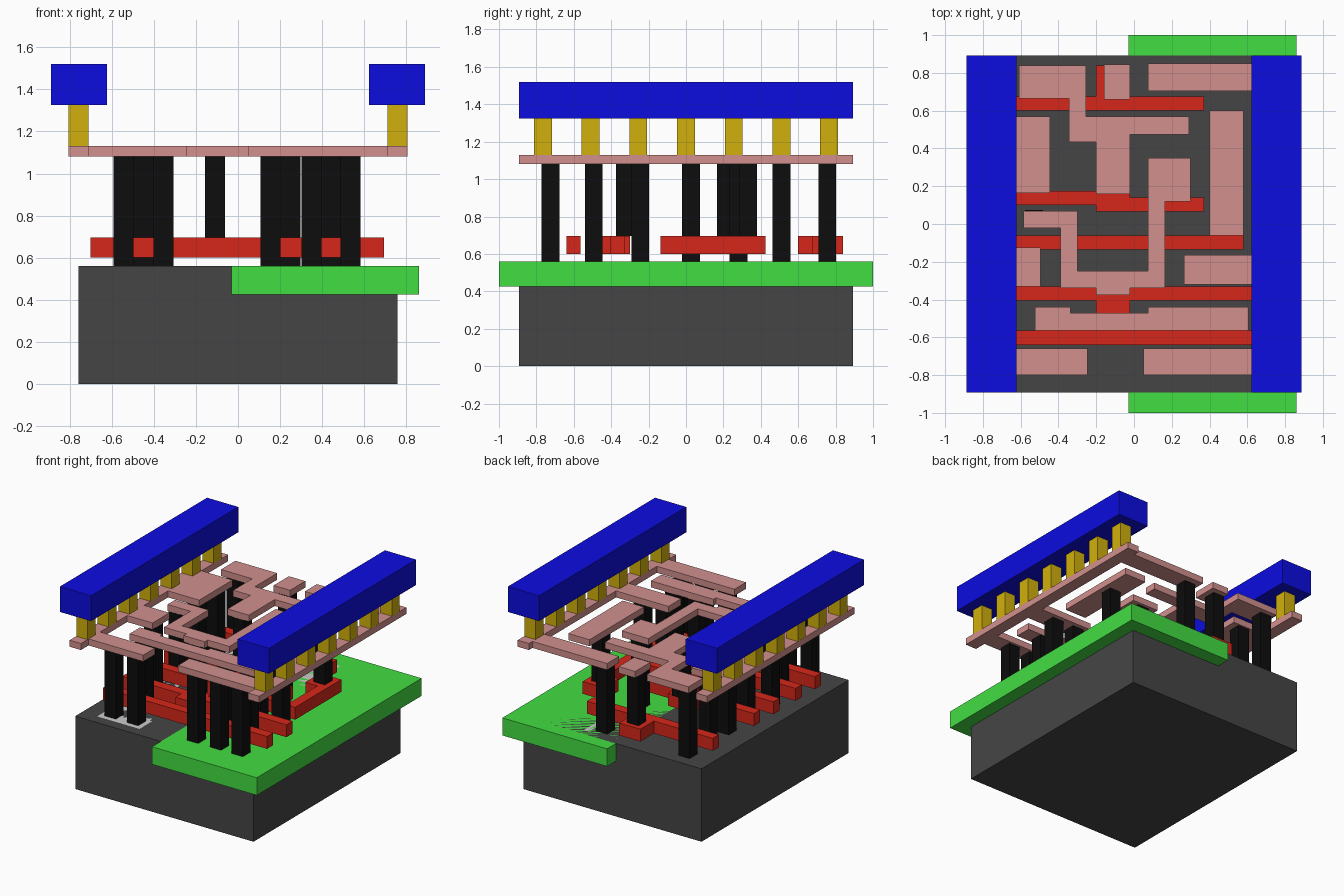
import bpy, bmesh


def material(name, *srgb):
    """Material from display values 0..1, converted to linear."""
    m = bpy.data.materials.new(name)
    m.diffuse_color = [((c + 0.055) / 1.055) ** 2.4 for c in srgb] + [1]
    return m


DARK = material("dark_grey", 0.27, 0.27, 0.27)
GREEN = material("green", 0.26, 0.87, 0.26)
LIGHT = material("light_grey", 0.75, 0.75, 0.75)
RED = material("red", 0.84, 0.15, 0.1)
BLACK = material("black", 0.05, 0.05, 0.05)
PINK = material("pink", 0.82, 0.565, 0.555)
GOLD = material("gold", 0.82, 0.69, 0.05)
BLUE = material("blue", 0.05, 0.05, 0.88)


def plate(name, outline, z0, z1, mat):
    """Extrude a flat outline (list of x, y points) from z0 to z1."""
    bm = bmesh.new()
    face = bm.faces.new([bm.verts.new((x, y, z0)) for x, y in outline])
    top = bmesh.ops.extrude_face_region(bm, geom=[face])["geom"]
    bmesh.ops.translate(bm, vec=(0, 0, z1 - z0),
                        verts=[v for v in top if isinstance(v, bmesh.types.BMVert)])
    bmesh.ops.recalc_face_normals(bm, faces=bm.faces)
    me = bpy.data.meshes.new(name)
    bm.to_mesh(me)
    bm.free()
    me.materials.append(mat)
    ob = bpy.data.objects.new(name, me)
    bpy.context.collection.objects.link(ob)
    return ob


def box(name, x0, x1, y0, y1, z0, z1, mat):
    return plate(name, [(x0, y0), (x1, y0), (x1, y1), (x0, y1)], z0, z1, mat)


def post(name, x, y, z0, z1, mat, h=0.0475):
    return box(name, x - h, x + h, y - h, y + h, z0, z1, mat)


# Base block, well and doped regions, all flush at the top
TOP = 0.56
box("substrate", -0.757, 0.757, -0.893, 0.893, 0, TOP, DARK)
box("well", -0.03, 0.86, -1, 1, 0.425, TOP, GREEN)
plate("diffusion_left", [(-0.63, -0.81), (-0.27, -0.81), (-0.27, -0.42), (-0.45, -0.42),
                         (-0.45, 0.84), (-0.63, 0.84)], 0.46, TOP, LIGHT)
plate("diffusion_right", [(0.07, -0.81), (0.62, -0.81), (0.62, -0.15), (0.28, -0.15),
                          (0.28, 0.84), (0.07, 0.84)], 0.46, TOP, LIGHT)

# Gate strips with square contact pads
G0, G1 = 0.60, 0.695
gates = [
    [(-0.70, -0.64), (0.695, -0.64), (0.695, -0.565), (-0.70, -0.565)],
    [(-0.70, -0.405), (-0.2, -0.405), (-0.2, -0.475), (-0.02, -0.475), (-0.02, -0.405),
     (0.695, -0.405), (0.695, -0.33), (-0.02, -0.33), (-0.02, -0.30), (-0.2, -0.30),
     (-0.2, -0.33), (-0.70, -0.33)],
    [(-0.70, -0.135), (0.58, -0.135), (0.58, 0.425), (0.40, 0.425), (0.40, 0.245),
     (0.505, 0.245), (0.505, -0.06), (-0.70, -0.06)],
    [(-0.70, 0.10), (-0.2, 0.10), (-0.2, 0.065), (0.37, 0.065), (0.37, 0.14),
     (-0.02, 0.14), (-0.02, 0.245), (-0.2, 0.245), (-0.2, 0.175), (-0.70, 0.175)],
    [(-0.70, 0.60), (0.37, 0.60), (0.37, 0.675), (-0.02, 0.675), (-0.02, 0.84),
     (-0.2, 0.84), (-0.2, 0.675), (-0.70, 0.675)],
]
for i, outline in enumerate(gates):
    plate(f"gate_strip_{i + 1}", outline, G0, G1, RED)

# Black posts down to the base, and shorter ones standing on gate pads
base_posts = [(-0.545, -0.725), (-0.355, -0.725), (0.155, -0.725), (0.35, -0.725),
              (0.535, -0.725), (-0.45, -0.493), (0.25, -0.493), (0.443, -0.493),
              (-0.545, -0.245), (0.35, -0.245), (0.535, -0.245), (-0.53, 0.027),
              (-0.545, 0.28), (-0.545, 0.51), (0.19, 0.28), (-0.545, 0.755),
              (0.155, 0.755)]
for i, (x, y) in enumerate(base_posts):
    post(f"base_post_{i + 1}", x, y, TOP, 1.08, BLACK)
for i, (x, y) in enumerate([(-0.11, -0.327), (0.49, 0.333), (-0.11, 0.212), (-0.11, 0.755)]):
    post(f"gate_post_{i + 1}", x, y, G1, 1.08, BLACK)

# Lower metal: inner tracks
M0, M1 = 1.08, 1.13
tracks = {
    "track_output": [(-0.525, -0.565), (0.605, -0.565), (0.605, -0.44), (0.075, -0.44),
                     (0.075, -0.47), (-0.335, -0.47), (-0.335, -0.44), (-0.525, -0.44)],
    "track_middle": [(-0.39, -0.34), (-0.2, -0.34), (-0.2, -0.375), (-0.02, -0.375),
                     (-0.02, -0.34), (0.165, -0.34), (0.165, 0.12), (0.30, 0.12),
                     (0.30, 0.35), (0.075, 0.35), (0.075, -0.25), (-0.30, -0.25),
                     (-0.30, 0.07), (-0.585, 0.07), (-0.585, -0.02), (-0.39, -0.02)],
    "track_upper": [(-0.61, 0.665), (-0.345, 0.665), (-0.345, 0.435), (-0.2, 0.435),
                    (-0.2, 0.16), (-0.02, 0.16), (-0.02, 0.475), (0.29, 0.475),
                    (0.29, 0.57), (-0.255, 0.57), (-0.255, 0.84), (-0.61, 0.84)],
    "track_right": [(0.40, -0.06), (0.58, -0.06), (0.58, 0.60), (0.40, 0.60)],
    "track_input": [(-0.16, 0.66), (-0.02, 0.66), (-0.02, 0.845), (-0.16, 0.845)],
}
for name, outline in tracks.items():
    plate(name, outline, M0, M1, PINK)

# Both supply sides: lower rail with branches (y0, y1, x end), vias, top rail
branches = {
    "left": (-1, [(-0.80, -0.66, -0.245), (-0.33, -0.125, -0.495), (0.165, 0.57, -0.445)]),
    "right": (1, [(-0.80, -0.66, 0.05), (-0.32, -0.165, 0.265), (0.705, 0.85, 0.075)]),
}
for side, (s, arms) in branches.items():
    outline = [(s * 0.805, 0.893), (s * 0.805, -0.893), (s * 0.71, -0.893)]
    for y0, y1, x in arms:
        outline += [(s * 0.71, y0), (x, y0), (x, y1), (s * 0.71, y1)]
    outline.append((s * 0.71, 0.893))
    plate(f"lower_rail_{side}", outline, M0, M1, PINK)
    for i in range(7):
        post(f"via_{side}_{i + 1}", s * 0.757, (i - 3) * 0.255, M1, 1.325, GOLD)
    box(f"top_rail_{side}", *sorted((s * 0.623, s * 0.888)), -0.893, 0.893, 1.325, 1.52, BLUE)
